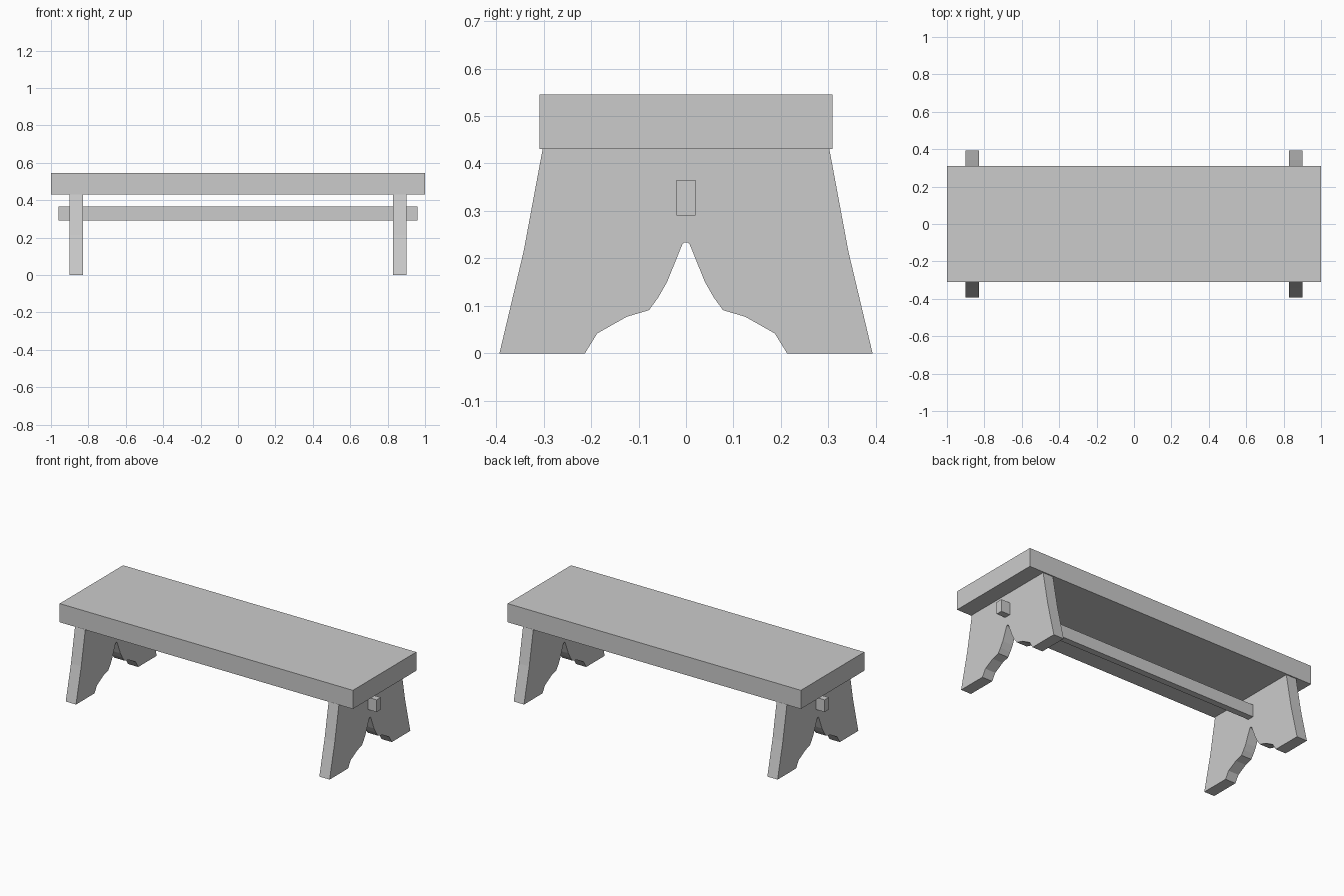
import bpy, bmesh

if "Cube" in bpy.data.objects:
    bpy.data.objects.remove(bpy.data.objects["Cube"])


def make_object(name, bm):
    bmesh.ops.recalc_face_normals(bm, faces=bm.faces)
    mesh = bpy.data.meshes.new(name)
    bm.to_mesh(mesh)
    bm.free()
    obj = bpy.data.objects.new(name, mesh)
    bpy.context.collection.objects.link(obj)
    return obj


def box(name, size, z0, z1):
    bm = bmesh.new()
    bmesh.ops.create_cube(bm, size=1)
    for v in bm.verts:
        v.co = (v.co.x * size[0], v.co.y * size[1], z0 if v.co.z < 0 else z1)
    return make_object(name, bm)


def leg_board(name, x0, x1, half):
    # Mirror the half outline across y = 0, then extrude along x
    outline = half + [(-y, z) for y, z in reversed(half)]
    bm = bmesh.new()
    face = bm.faces.new([bm.verts.new((x0, y, z)) for y, z in outline])
    new = bmesh.ops.extrude_face_region(bm, geom=[face], use_keep_orig=True)["geom"]
    verts = [g for g in new if isinstance(g, bmesh.types.BMVert)]
    bmesh.ops.translate(bm, verts=verts, vec=(x1 - x0, 0, 0))
    return make_object(name, bm)


# Seat plank and through-tenon stretcher
box("seat", (2.0, 0.618), 0.43, 0.545)
box("stretcher", (1.92, 0.04), 0.29, 0.365)

# Flared leg boards with scalloped cut-out (half outline as y, z)
half_leg = [(0.302, 0.43), (0.342, 0.215), (0.393, 0.0), (0.213, 0.0),
            (0.187, 0.042), (0.125, 0.077), (0.078, 0.091), (0.059, 0.117),
            (0.04, 0.15), (0.008, 0.229), (0.003, 0.234)]
leg_board("left_leg", -0.90, -0.83, half_leg)
leg_board("right_leg", 0.83, 0.90, half_leg)
